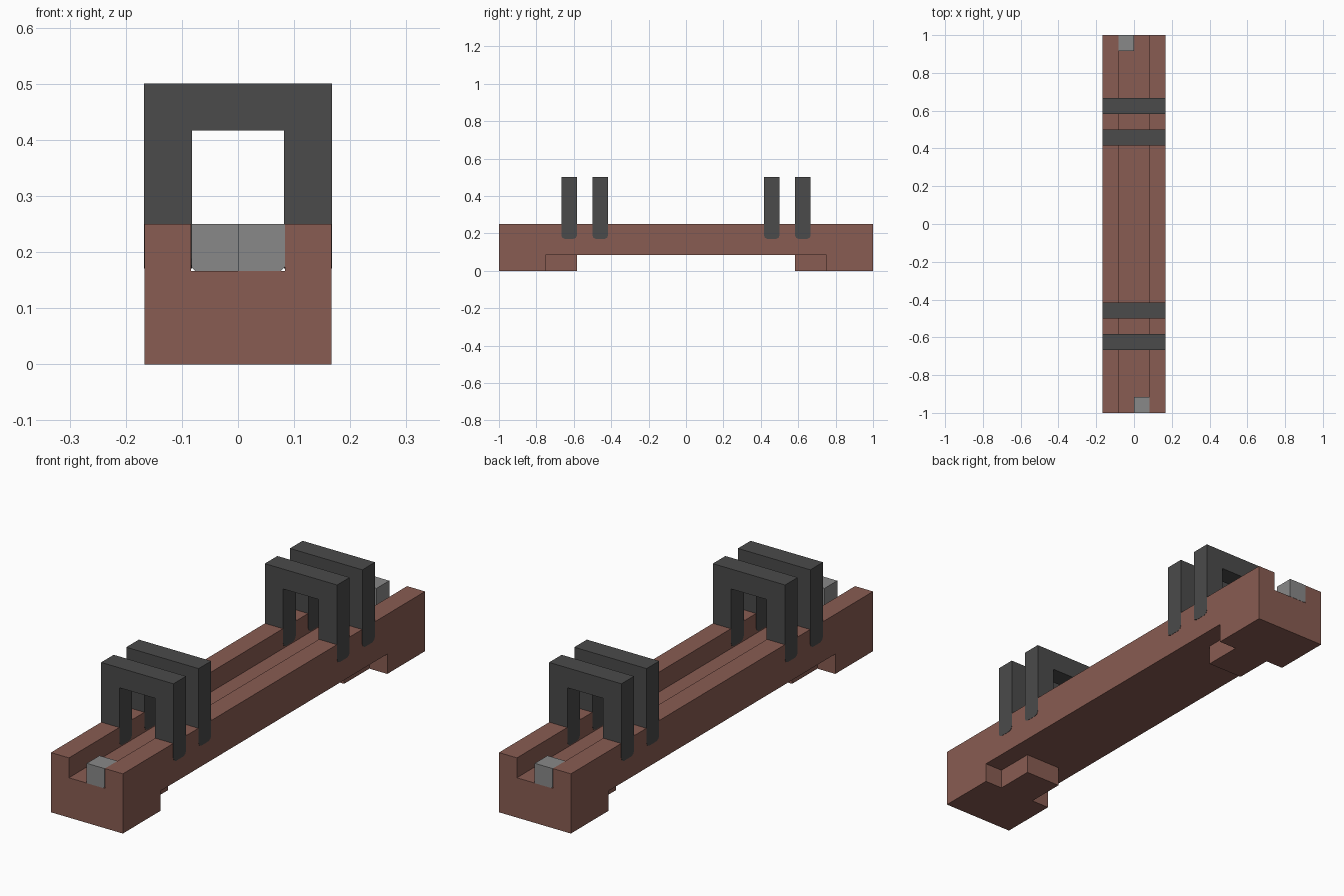
import bpy, bmesh
from mathutils import Vector

U = 1 / 12      # base module
E = 0.001       # tiny proud offset for surfaces that would coincide

cube = bpy.data.objects.get("Cube")
if cube:
    bpy.data.objects.remove(cube, do_unlink=True)


def material(name, color):
    m = bpy.data.materials.new(name)
    m.use_nodes = True
    m.diffuse_color = (*color, 1)
    m.node_tree.nodes["Principled BSDF"].inputs["Base Color"].default_value = (*color, 1)
    return m


brown = material("brown", (0.25, 0.107, 0.084))
dark = material("dark grey", (0.069, 0.069, 0.069))
grey = material("light grey", (0.25, 0.25, 0.25))


def prism(name, profile, y0, y1, mat, chamfer=0):
    """Extrude an x-z profile along y; optionally chamfer its lowest x-edges."""
    bm = bmesh.new()
    face = bm.faces.new([bm.verts.new((x, y0, z)) for x, z in profile])
    ext = bmesh.ops.extrude_face_region(bm, geom=[face])
    verts = [v for v in ext["geom"] if isinstance(v, bmesh.types.BMVert)]
    bmesh.ops.translate(bm, verts=verts, vec=Vector((0, y1 - y0, 0)))
    bmesh.ops.recalc_face_normals(bm, faces=bm.faces)
    if chamfer:
        low = min(v.co.z for v in bm.verts)
        edges = [e for e in bm.edges
                 if all(v.co.z < low + E for v in e.verts)
                 and abs(e.verts[0].co.y - e.verts[1].co.y) < E]
        bmesh.ops.bevel(bm, geom=edges, offset=chamfer, segments=2,
                        profile=0.5, affect='EDGES')
    mesh = bpy.data.meshes.new(name)
    bm.to_mesh(mesh)
    bm.free()
    mesh.materials.append(mat)
    ob = bpy.data.objects.new(name, mesh)
    bpy.context.collection.objects.link(ob)
    return ob


def rect(x0, x1, z0, z1):
    return [(x0, z0), (x1, z0), (x1, z1), (x0, z1)]


def cut(target, profile, y0, y1):
    """Subtract a box-like prism from the target and discard the cutter."""
    cutter = prism("cutter", profile, y0, y1, brown)
    cutter.hide_render = True
    mod = target.modifiers.new("cut", 'BOOLEAN')
    mod.operation = 'DIFFERENCE'
    mod.solver = 'EXACT'
    mod.object = cutter
    bpy.context.view_layer.objects.active = target
    bpy.ops.object.modifier_apply(modifier=mod.name)
    bpy.data.objects.remove(cutter, do_unlink=True)


# Long body with a channel on top and T-shaped feet below
body = prism("body", rect(-2 * U, 2 * U, 0, 3 * U), -1, 1, brown)
cut(body, rect(-U, U, 2 * U, 4 * U), -1.1, 1.1)
cut(body, rect(-3 * U, 3 * U, -U, U), -7 * U, 7 * U)
for s in (-1, 1):
    cut(body, rect(*sorted((s * U, s * 3 * U)), -U, U), -9 * U, 9 * U)

# Four arches straddling the channel, legs let into the body sides
o, i, low = 2 * U + E, U - E, 2 * U + 0.004
arch = [(-o, low), (-i, low), (-i, 5 * U), (i, 5 * U),
        (i, low), (o, low), (o, 6 * U), (-o, 6 * U)]
for end, s in (("front", -1), ("back", 1)):
    for part, y in (("inner", 5.5 * U), ("outer", 7.5 * U)):
        prism(f"{end}_{part}_arch", arch, s * y - U / 2, s * y + U / 2, dark, 0.018)

# Small end blocks in opposite corners of the channel
c = 0.007
for end, s in (("front", -1), ("back", 1)):
    shape = [(0, 2 * U), (U - c, 2 * U), (U, 2 * U + c), (U, 3 * U), (0, 3 * U)]
    prism(f"{end}_end_block", [(-s * x, z) for x, z in shape],
          s * 11 * U, s * (1 + E), grey)
